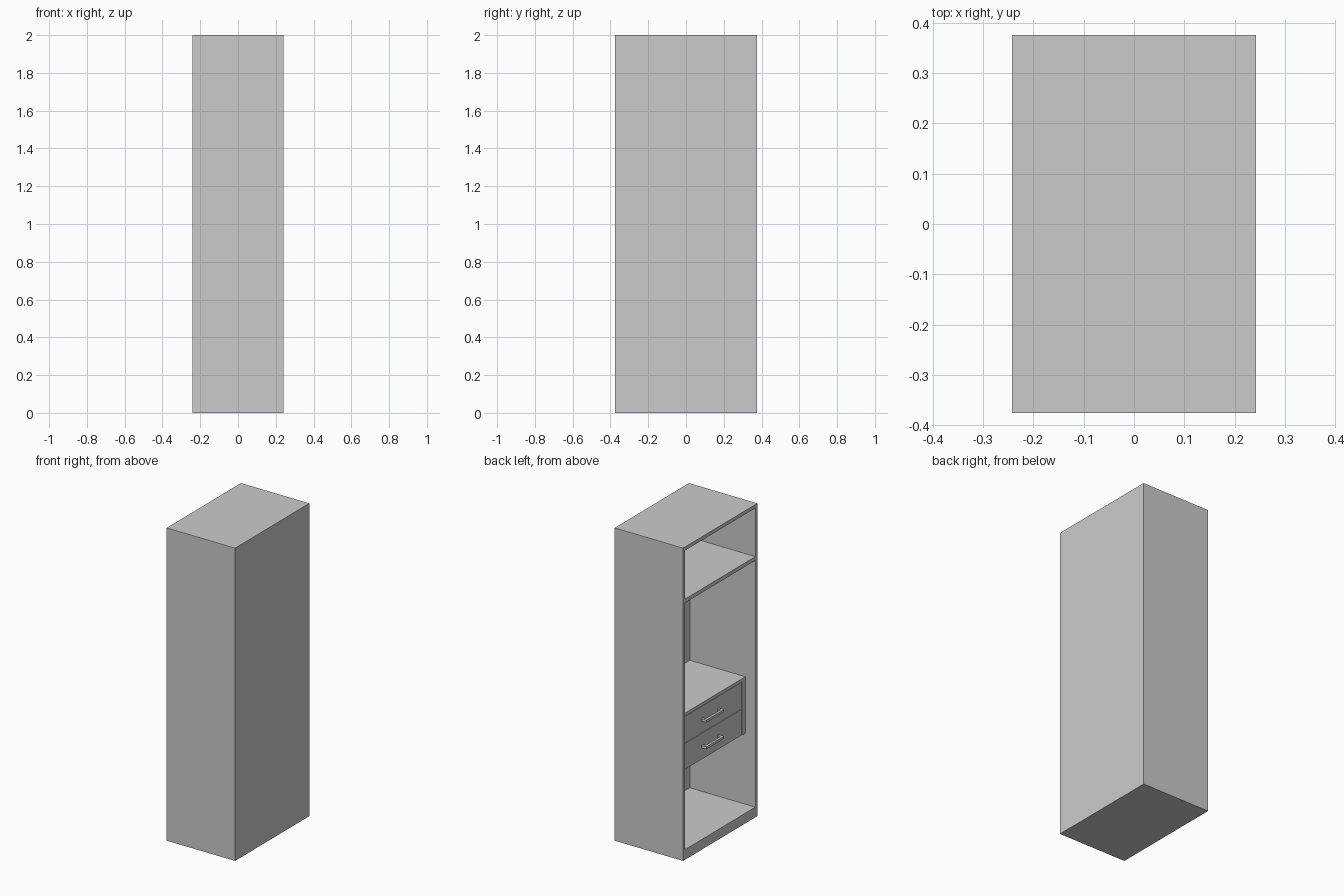
import bpy

if "Cube" in bpy.data.objects:
    bpy.data.objects.remove(bpy.data.objects["Cube"])


def box(name, x, y, z):
    """Box from (min, max) ranges on each axis."""
    bpy.ops.mesh.primitive_cube_add(
        size=1, location=[(a + b) / 2 for a, b in (x, y, z)])
    ob = bpy.context.object
    ob.name = name
    ob.scale = [b - a for a, b in (x, y, z)]
    bpy.ops.object.transform_apply(location=False, rotation=False, scale=True)
    return ob


X, Y, T = 0.242, 0.375, 0.02
IN_Y = Y - T            # inner face of the side panels
BACK = X - T            # inner face of the back panel
FRONT = -0.171          # front of the drawer unit

# Carcass: solid block with an upper and a main compartment open towards -x
carcass = box("wardrobe_carcass", (-X, X), (-Y, Y), (0, 2))
for name, z in (("upper_compartment", (1.667, 1.977)),
                ("main_compartment", (0.065, 1.642))):
    cutter = box(name + "_cutter", (-X - 0.1, BACK), (-IN_Y, IN_Y), z)
    cutter.hide_render = True
    cutter.hide_set(True)
    mod = carcass.modifiers.new(name, 'BOOLEAN')
    mod.operation = 'DIFFERENCE'
    mod.solver = 'EXACT'
    mod.object = cutter

# Drawer case
SIDE = 0.32
box("drawer_case_top", (FRONT, BACK), (-IN_Y, IN_Y), (0.86, 0.88))
box("drawer_case_bottom", (FRONT + T, BACK), (-SIDE, SIDE), (0.52, 0.54))
for side, s in (("left", 1), ("right", -1)):
    box("drawer_case_side_" + side, (FRONT, BACK),
        sorted((s * SIDE, s * IN_Y)), (0.52, 0.86))

# Two drawer fronts with bar handles on posts
for label, z0, z1 in (("lower", 0.52, 0.686), ("upper", 0.689, 0.858)):
    box(label + "_drawer_front", (FRONT, FRONT + T),
        (-SIDE + 0.002, SIDE - 0.002), (z0, z1))
    zc = (z0 + z1) / 2
    h = (zc - 0.008, zc + 0.008)
    box(label + "_handle_bar", (FRONT - 0.036, FRONT - 0.02), (-0.09, 0.09), h)
    for side, s in (("left", 1), ("right", -1)):
        box(f"{label}_handle_post_{side}", (FRONT - 0.02, FRONT),
            sorted((s * 0.074, s * 0.09)), h)
